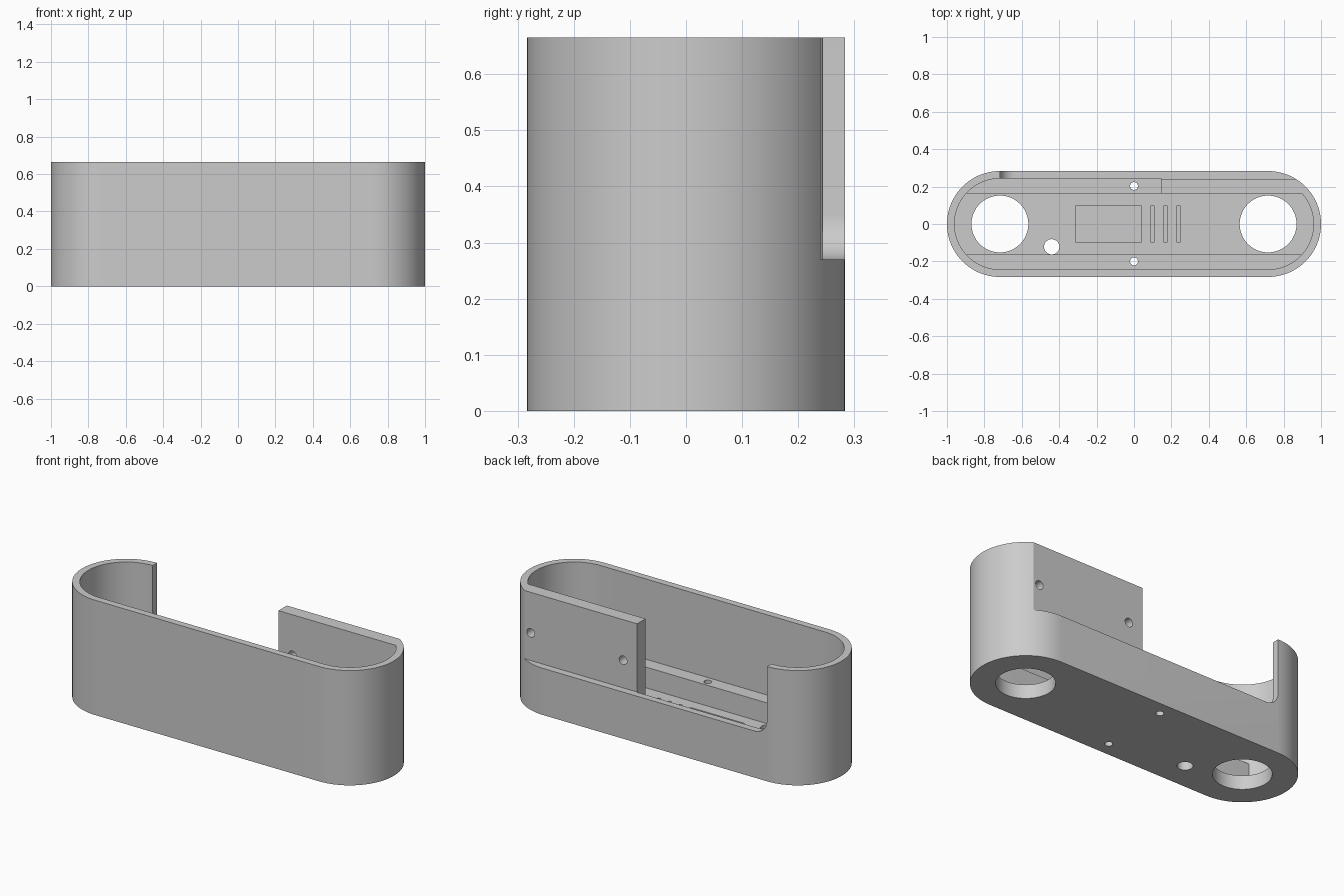
import bpy, bmesh
from math import pi, sin, cos
from mathutils import Vector

cube = bpy.data.objects.get("Cube")
if cube:
    bpy.data.objects.remove(cube, do_unlink=True)

END_X = 0.717                      # centre of each rounded end
OUTER, INNER = 0.283, 0.243        # end radii
HEIGHT, FLOOR, LEDGE, SILL = 0.665, 0.08, 0.2, 0.27
LEDGE_Y = 0.163

grey = bpy.data.materials.new("plain grey")
grey.use_nodes = True
grey.diffuse_color = (0.6, 0.6, 0.6, 1)
grey.node_tree.nodes["Principled BSDF"].inputs["Base Color"].default_value = (0.6, 0.6, 0.6, 1)


def prism(name, points, lo, hi, axis="z"):
    """Extrude a flat outline along z, or an (x, z) outline along y."""
    place = (lambda p, t: (p[0], p[1], t)) if axis == "z" else (lambda p, t: (p[0], t, p[1]))
    bm = bmesh.new()
    base = bm.faces.new([bm.verts.new(place(p, lo)) for p in points])
    grown = bmesh.ops.extrude_face_region(bm, geom=[base])["geom"]
    shift = Vector(place((0, 0), hi - lo))
    bmesh.ops.translate(bm, vec=shift, verts=[g for g in grown if isinstance(g, bmesh.types.BMVert)])
    bmesh.ops.recalc_face_normals(bm, faces=bm.faces)
    mesh = bpy.data.meshes.new(name)
    bm.to_mesh(mesh)
    bm.free()
    mesh.materials.append(grey)
    obj = bpy.data.objects.new(name, mesh)
    bpy.context.collection.objects.link(obj)
    return obj


def arc(cx, cy, r, start, stop, steps):
    angles = [start + (stop - start) * i / steps for i in range(steps + 1)]
    return [(cx + r * cos(a), cy + r * sin(a)) for a in angles]


def stadium(r):
    return arc(END_X, 0, r, -pi / 2, pi / 2, 40) + arc(-END_X, 0, r, pi / 2, 1.5 * pi, 40)


def rect(x0, x1, y0, y1):
    return [(x0, y0), (x1, y0), (x1, y1), (x0, y1)]


def circle(x, y, r, steps=32):
    return arc(x, y, r, 0, 2 * pi, steps)[:-1]


def cut(target, cutter):
    mod = target.modifiers.new("cut", "BOOLEAN")
    mod.operation, mod.solver, mod.object = "DIFFERENCE", "EXACT", cutter
    bpy.context.view_layer.objects.active = target
    bpy.ops.object.modifier_apply(modifier=mod.name)
    bpy.data.objects.remove(cutter, do_unlink=True)


# Cavity shape, leaving the front ledge and the back ledge with its mounting plate
cavity = prism("cavity", stadium(INNER), FLOOR, 1)
cut(cavity, prism("front_ledge", rect(-2, 2, -1, LEDGE), -0.5, -LEDGE_Y, "y"))
plate_outline = [(-2, -1), (2, -1), (2, 1.2), (0.145, 1.2), (0.145, LEDGE), (-2, LEDGE)]
cut(cavity, prism("back_ledge_and_plate", plate_outline, LEDGE_Y, 0.5, "y"))

# Rounded shell
case = prism("case", stadium(OUTER), 0, HEIGHT)
cut(case, cavity)

# Back opening with one filleted lower corner
fillet = 0.08
opening = arc(-END_X + fillet, SILL + fillet, fillet, 1.5 * pi, pi, 12)
cut(case, prism("back_opening", opening + [(-END_X, 1), (2, 1), (2, SILL)], 0.24, 0.5, "y"))

# Large end holes, cable hole and ledge screw holes
for x, y, r in [(-END_X, 0, 0.152), (END_X, 0, 0.152), (-0.44, -0.122, 0.041),
                (0, 0.203, 0.021), (0, -0.2, 0.021)]:
    cut(case, prism("floor_hole", circle(x, y, r, 64 if r > 0.1 else 32), -0.1, 0.5))

# Screw holes through the mounting plate
for x in (0.235, 0.827):
    cut(case, prism("plate_hole", circle(x, 0.43, 0.025), 0.1, 0.5, "y"))

# Shallow recesses in the floor
for x0, x1 in [(-0.31, 0.037), (0.09, 0.107), (0.16, 0.177), (0.229, 0.246)]:
    cut(case, prism("floor_recess", rect(x0, x1, -0.098, 0.1), FLOOR - 0.03, 0.15))

bpy.ops.object.select_all(action="DESELECT")
case.select_set(True)
bpy.context.view_layer.objects.active = case
bpy.ops.object.shade_smooth_by_angle(angle=pi / 6)
